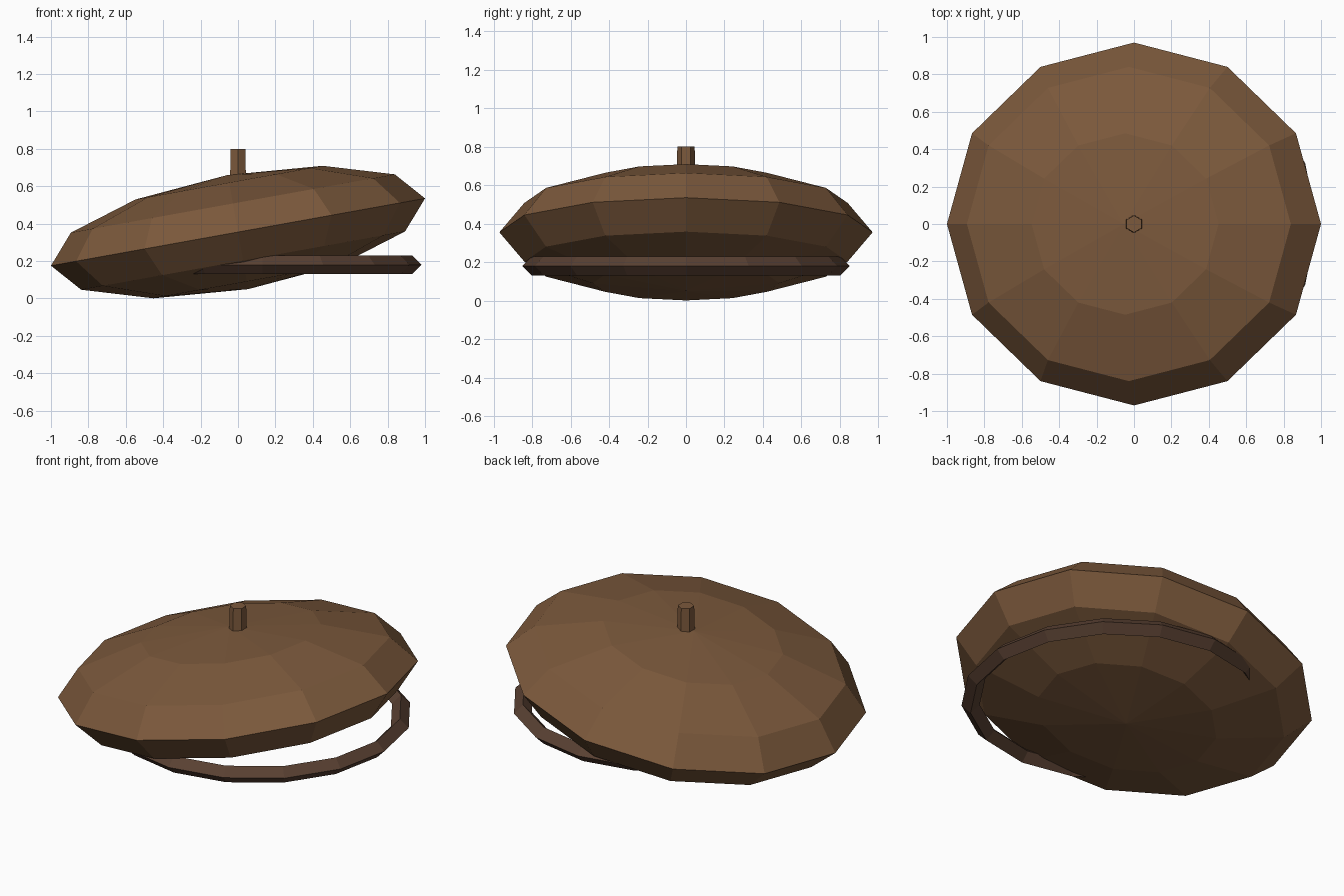
import bpy
from math import radians

if "Cube" in bpy.data.objects:
    bpy.data.objects.remove(bpy.data.objects["Cube"])


def material(name, rgb):
    m = bpy.data.materials.new(name)
    m.diffuse_color = (*rgb, 1)
    m.use_nodes = True
    m.node_tree.nodes["Principled BSDF"].inputs["Base Color"].default_value = m.diffuse_color
    return m


def finish(name, mat):
    ob = bpy.context.object
    ob.name = name
    ob.data.materials.append(mat)
    return ob


brown = material("brown_cloth", (0.20, 0.10, 0.045))
dark = material("dark_brown", (0.10, 0.052, 0.032))

# Tilted flattened body
bpy.ops.mesh.primitive_uv_sphere_add(segments=12, ring_count=6, radius=1,
                                     location=(0, 0, 0.355),
                                     rotation=(0, radians(-10.2), 0))
finish("flat_body", brown).scale = (1.016, 0.97, 0.31)

# Level band sunk into the underside
bpy.ops.mesh.primitive_torus_add(major_segments=16, minor_segments=4,
                                 major_radius=0.8, minor_radius=0.05,
                                 location=(0.13, 0, 0.18))
finish("band", dark)

# Short stalk on top
bpy.ops.mesh.primitive_cone_add(vertices=6, radius1=0.05, radius2=0.045,
                                depth=0.2, location=(0, 0, 0.7))
finish("stalk", brown)
